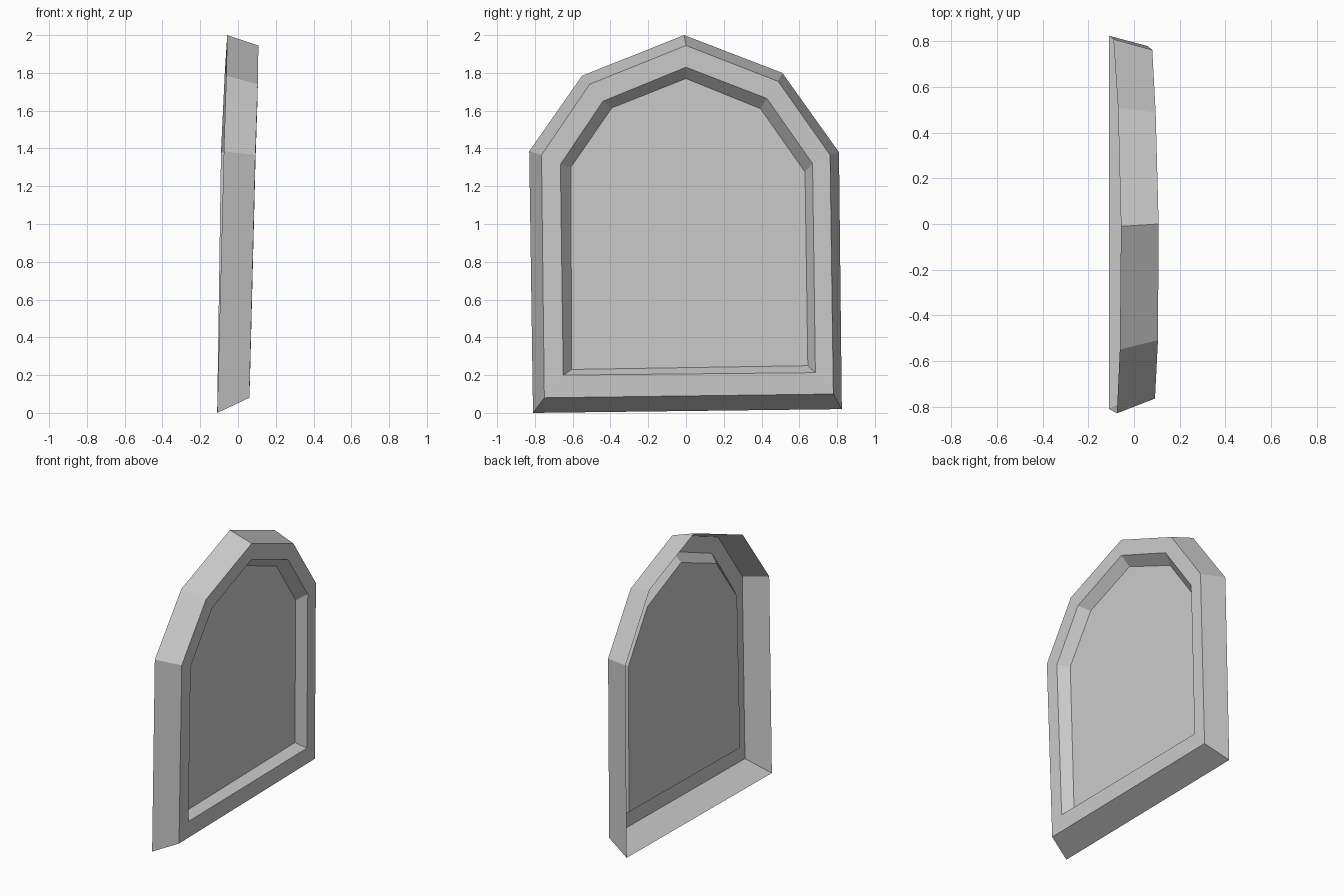
import bpy
import bmesh

if "Cube" in bpy.data.objects:
    bpy.data.objects.remove(bpy.data.objects["Cube"])

# Outlines (y, z) running from the bottom left corner round the arch, seen from +x
rim = [(-.81, 0), (.825, .02), (.81, 1.38), (.51, 1.80), (-.01, 2.0), (-.55, 1.785), (-.83, 1.385)]
front = [(-.75, .08), (.78, .10), (.763, 1.365), (.488, 1.755), (0, 1.945), (-.51, 1.74), (-.765, 1.365)]
inner = [(-.65, .20), (.685, .213), (.67, 1.32), (.428, 1.665), (0, 1.83), (-.44, 1.65), (-.665, 1.315)]
panel = [(-.605, .23), (.645, .25), (.63, 1.275), (.395, 1.61), (0, 1.77), (-.392, 1.615), (-.61, 1.3)]

# Depth (x) of each corner: the shield leans and bows slightly
rim_x = [-.11, -.11, -.09, -.07, -.057, -.062, -.075]
front_x = [.06, .06, .08, .095, .108, .105, .092]
inner_x = [x + d for x, d in zip(front_x, [.004, .004, .001, -.001, -.002, -.002, 0])]
panel_x = [x - .067 for x in inner_x]

bm = bmesh.new()


def loop(outline, depth):
    return [bm.verts.new((x, y, z)) for (y, z), x in zip(outline, depth)]


def bridge(a, b):
    n = len(a)
    for i in range(n):
        j = (i + 1) % n
        bm.faces.new((a[i], a[j], b[j], b[i]))


# Open-backed shell: side wall, raised border, recess wall, sunken panel
loops = [loop(rim, rim_x), loop(front, front_x), loop(inner, inner_x), loop(panel, panel_x)]
for a, b in zip(loops, loops[1:]):
    bridge(a, b)
bm.faces.new(loops[-1])

mesh = bpy.data.meshes.new("arched_panel")
bm.to_mesh(mesh)
bm.free()
bpy.context.collection.objects.link(bpy.data.objects.new("arched_panel", mesh))
